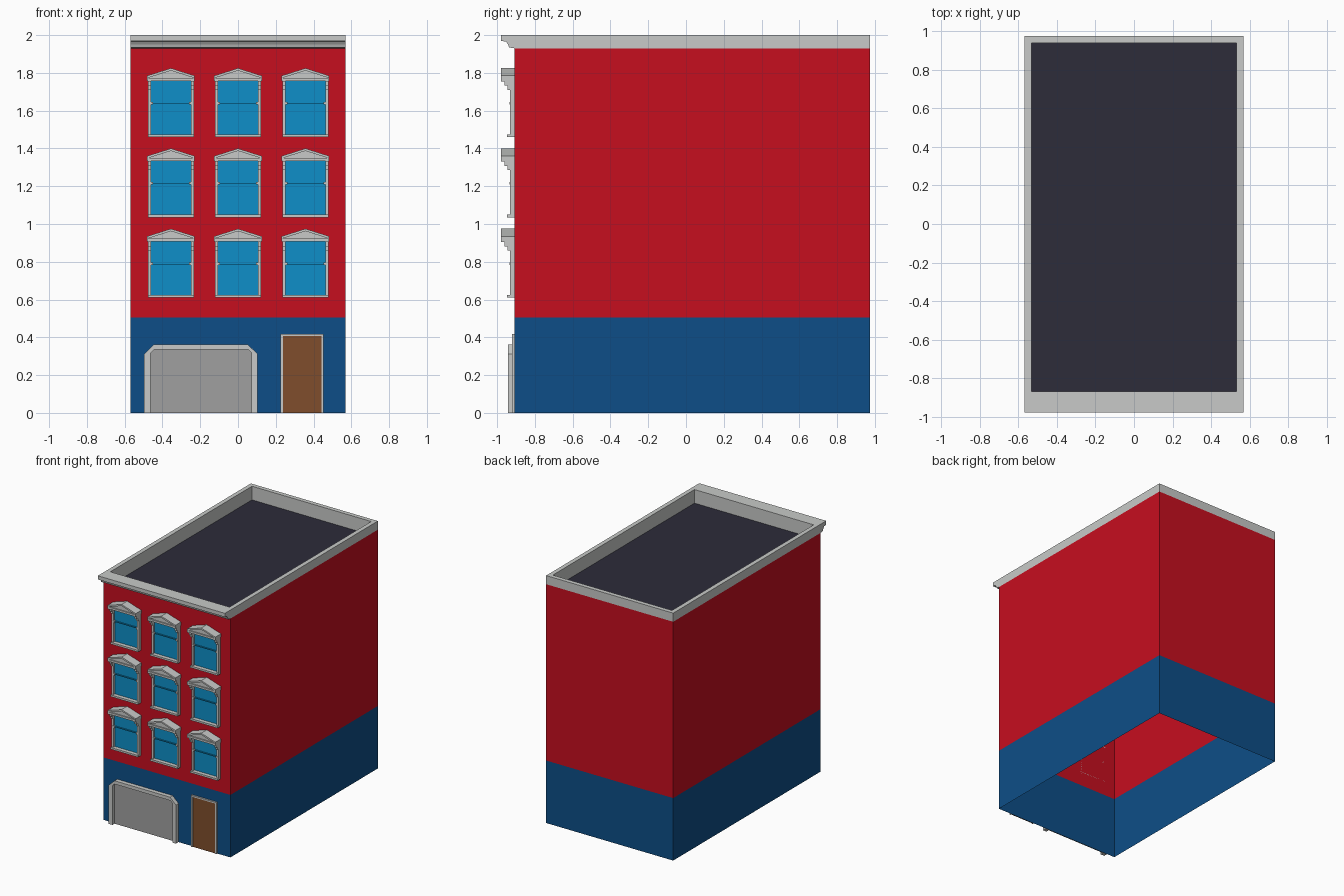
import bpy, bmesh

if "Cube" in bpy.data.objects:
    bpy.data.objects.remove(bpy.data.objects["Cube"])


def mat(name, rgb):
    m = bpy.data.materials.new(name)
    m.diffuse_color = (*rgb, 1)
    m.use_nodes = True
    m.node_tree.nodes["Principled BSDF"].inputs["Base Color"].default_value = m.diffuse_color
    return m


RED = mat("red wall", (0.565, 0.0044, 0.0137))
BLUE = mat("blue ground floor", (0.004, 0.076, 0.242))
GLASS = mat("blue glass", (0.0044, 0.275, 0.578))
TRIM = mat("pale grey trim", (0.578, 0.59, 0.578))
GREY = mat("grey shutter", (0.352, 0.352, 0.352))
BROWN = mat("brown door", (0.216, 0.076, 0.025))
ROOF = mat("dark roof", (0.026, 0.025, 0.042))

HALF, FRONT, BACK = 0.568, -0.908, 0.975


def finish(name, bm, material, solid=True):
    if solid:
        bmesh.ops.recalc_face_normals(bm, faces=bm.faces)
    me = bpy.data.meshes.new(name)
    bm.to_mesh(me)
    bm.free()
    me.materials.append(material)
    ob = bpy.data.objects.new(name, me)
    bpy.context.collection.objects.link(ob)
    return ob


def prism(bm, profile, a, b, axis):
    """Extrude a closed profile from a to b: (y,z) along x, or (x,z) along y."""
    put = (lambda p, t: (t, p[0], p[1])) if axis == "x" else (lambda p, t: (p[0], t, p[1]))
    lo = [bm.verts.new(put(p, a)) for p in profile]
    hi = [bm.verts.new(put(p, b)) for p in profile]
    bm.faces.new(lo)
    bm.faces.new(hi[::-1])
    for i in range(len(lo)):
        j = (i + 1) % len(lo)
        bm.faces.new((lo[i], hi[i], hi[j], lo[j]))


def box(bm, x0, x1, y0, y1, z0, z1):
    prism(bm, [(x0, z0), (x1, z0), (x1, z1), (x0, z1)], y0, y1, "y")


def rings(bm, loops):
    """Bridge rectangular loops given as (half width, front, back, z)."""
    vs = [[bm.verts.new((x, y, z)) for x, y in ((-h, f), (h, f), (h, b), (-h, b))]
          for h, f, b, z in loops]
    for lo, hi in zip(vs, vs[1:]):
        for i in range(4):
            j = (i + 1) % 4
            bm.faces.new((lo[i], lo[j], hi[j], hi[i]))


# Walls: open shells, no floor
for name, z0, z1, m in (("ground_floor_walls", 0, 0.505, BLUE), ("upper_walls", 0.505, 1.93, RED)):
    bm = bmesh.new()
    rings(bm, [(HALF, FRONT, BACK, z0), (HALF, FRONT, BACK, z1)])
    finish(name, bm, m, False)

# Parapet: outer band, top and inner faces
bm = bmesh.new()
rings(bm, [(HALF, FRONT, BACK, 1.93), (HALF, FRONT, BACK, 2),
           (0.533, -0.87, 0.94, 2), (0.533, -0.87, 0.94, 1.89)])
finish("parapet", bm, TRIM, False)

# Front cornice
bm = bmesh.new()
prism(bm, [(FRONT, 1.93), (-0.937, 1.935), (-0.942, 1.95), (-0.952, 1.965), (-0.979, 1.97),
           (-0.979, 2), (FRONT, 2)], -HALF, HALF, "x")
finish("front_cornice", bm, TRIM)

# Flat roof
bm = bmesh.new()
bm.faces.new([bm.verts.new((x, y, 1.89)) for x, y in
              ((-0.533, -0.87), (0.533, -0.87), (0.533, 0.94), (-0.533, 0.94))])
finish("roof", bm, ROOF, False)

# Window frame: jambs with stepped brackets, sill, head and gabled hood
W = 0.126
bm = bmesh.new()
jamb = [(FRONT, 0), (-0.932, 0), (-0.932, 0.25), (-0.946, 0.25), (-0.946, 0.272), (-0.962, 0.272),
        (-0.962, 0.295), (-0.979, 0.295), (-0.979, 0.31), (FRONT, 0.31)]
for s in (-1, 1):
    prism(bm, jamb, s * (W - 0.004), s * (W - 0.021), "x")
    # sloping hood edge
    prism(bm, [(s * W, 0.312), (s * W, 0.325), (0, 0.365), (0, 0.352)], -0.979, FRONT, "y")
    # small catches at the ends of the meeting rail
    box(bm, s * 0.105 - 0.009, s * 0.105 + 0.009, -0.934, FRONT, 0.173, 0.187)
box(bm, -W + 0.004, W - 0.004, -0.947, FRONT, 0, 0.015)
box(bm, -W, W, -0.979, FRONT, 0.298, 0.314)
prism(bm, [(-W, 0.312), (W, 0.312), (0, 0.354)], -0.97, FRONT, "y")
frame = finish("window_frame", bm, TRIM)

# Window glass: two stepped panes with a thin meeting rail
bm = bmesh.new()
box(bm, -0.106, 0.106, -0.915, FRONT, 0.014, 0.18)
box(bm, -0.106, 0.106, -0.9175, FRONT, 0.18, 0.3)
box(bm, -0.106, 0.106, -0.925, FRONT, 0.176, 0.184)
glass = finish("window_glass", bm, GLASS)

# Repeat windows: three floors, three columns
for z in (0.61, 1.035, 1.46):
    for x in (-0.355, 0, 0.357):
        for src in (frame, glass):
            ob = bpy.data.objects.new(src.name, src.data)
            ob.location = (x, 0, z)
            bpy.context.collection.objects.link(ob)
for src in (frame, glass):
    bpy.data.objects.remove(src)

# Garage surround with cut corners, as one arch-like profile
L, R, T = -0.497, 0.104, 0.362
l, r, t = -0.462, 0.072, 0.335
bm = bmesh.new()
prism(bm, [(L, 0), (L, 0.312), (L + 0.052, T), (R - 0.052, T), (R, 0.312), (R, 0),
           (r, 0), (r, 0.318), (r - 0.018, t), (l + 0.018, t), (l, 0.318), (l, 0)],
      -0.942, FRONT, "y")
finish("garage_surround", bm, TRIM)
bm = bmesh.new()
box(bm, l - 0.005, r + 0.005, -0.915, FRONT, 0, t + 0.005)
finish("garage_shutter", bm, GREY)

# Entrance door and frame
bm = bmesh.new()
prism(bm, [(0.225, 0), (0.225, 0.417), (0.453, 0.417), (0.453, 0),
           (0.441, 0), (0.441, 0.406), (0.237, 0.406), (0.237, 0)], -0.922, FRONT, "y")
finish("door_frame", bm, TRIM)
bm = bmesh.new()
box(bm, 0.235, 0.443, -0.915, FRONT, 0, 0.408)
finish("entrance_door", bm, BROWN)
